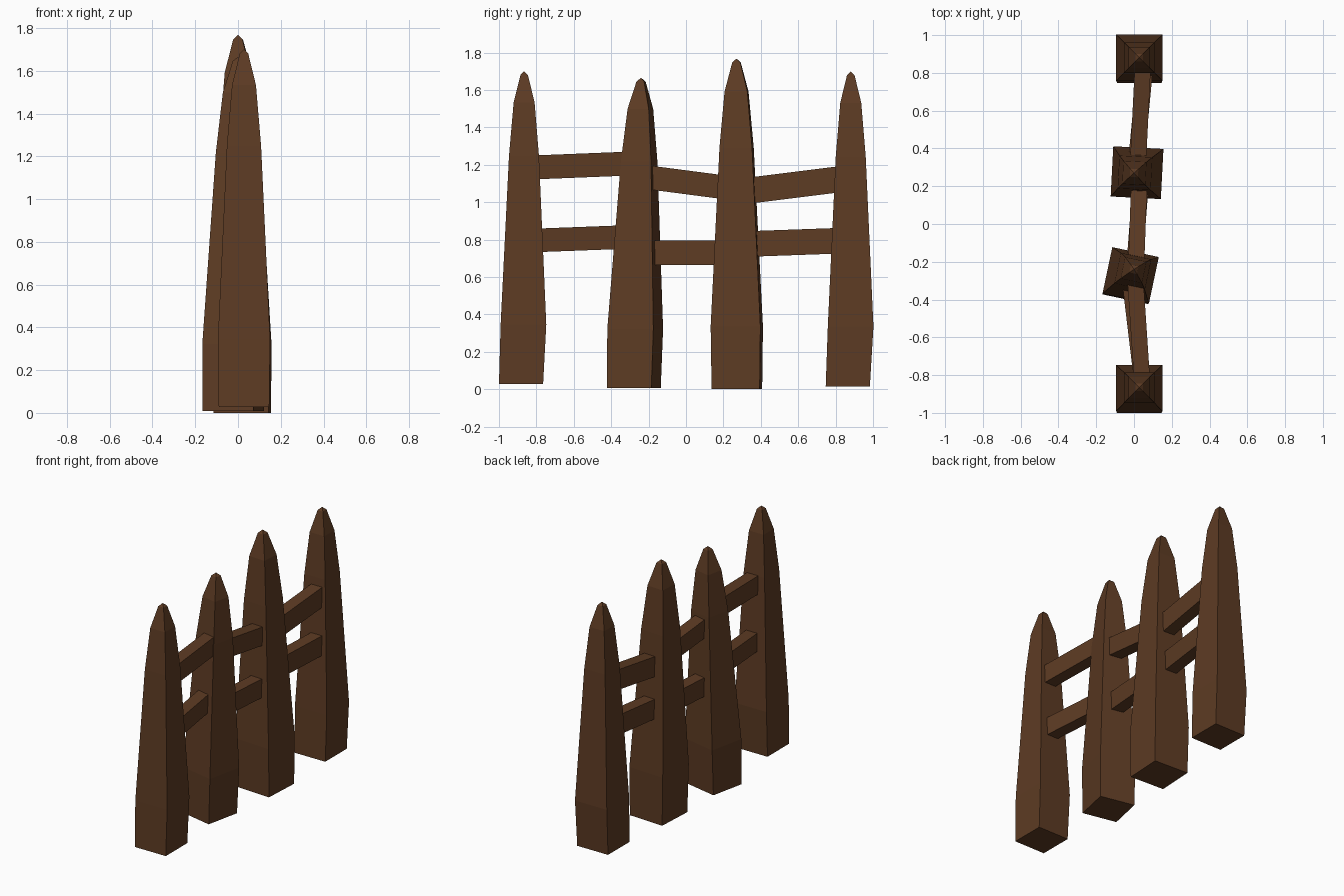
import bpy, bmesh, math
from mathutils import Vector

if "Cube" in bpy.data.objects:
    bpy.data.objects.remove(bpy.data.objects["Cube"])

wood = bpy.data.materials.new("dark brown wood")
wood.diffuse_color = (0.11, 0.044, 0.017, 1)
wood.use_nodes = True
wood.node_tree.nodes["Principled BSDF"].inputs["Base Color"].default_value = wood.diffuse_color


def make_object(name, rings, tip=None):
    """Loft a closed four-sided solid through rings of four points."""
    bm = bmesh.new()
    vr = [[bm.verts.new(p) for p in r] for r in rings]
    for a, b in zip(vr, vr[1:]):
        for i in range(4):
            j = (i + 1) % 4
            bm.faces.new((a[i], a[j], b[j], b[i]))
    bm.faces.new(vr[0][::-1])
    if tip is None:
        bm.faces.new(vr[-1])
    else:
        t = bm.verts.new(tip)
        for i in range(4):
            bm.faces.new((vr[-1][i], vr[-1][(i + 1) % 4], t))
    bmesh.ops.recalc_face_normals(bm, faces=bm.faces[:])
    mesh = bpy.data.meshes.new(name)
    bm.to_mesh(mesh)
    bm.free()
    mesh.materials.append(wood)
    bpy.context.collection.objects.link(bpy.data.objects.new(name, mesh))


# height fraction and half width of the tapered stake
PROFILE = [(0, 0.118), (0.19, 0.122), (0.73, 0.08), (0.90, 0.056), (0.988, 0.02)]


def post(name, base, top, scale, turn, kick=0):
    base, top = Vector(base), Vector(top)
    rings = []
    for f, w in PROFILE:
        c = base.lerp(top, f)
        if f == 0:
            c.y += kick
        ring = []
        for k in range(4):
            a = math.radians(turn + 45 + 90 * k)
            r = w * scale * math.sqrt(2)
            ring.append(c + Vector((r * math.cos(a), r * math.sin(a), 0)))
        rings.append(ring)
    make_object(name, rings, top)


def rail(name, p, q, height, width=0.085):
    """Sloping beam between two (x, y, z) points, ends sunk into the posts."""
    p, q = Vector(p), Vector(q)
    d = (q - p) * (0.06 / (q - p).length)
    rings = []
    for c in (p - d, q + d):
        rings.append([c + Vector((sx * width / 2, 0, sz * height / 2))
                      for sx, sz in ((-1, -1), (1, -1), (1, 1), (-1, 1))])
    make_object(name, rings)


# pointed posts
post("post_1", (0.028, -0.87, 0.028), (0.028, -0.865, 1.70), 1.0, 0, -0.012)
post("post_2", (-0.022, -0.279, 0.008), (0.0, -0.24, 1.665), 1.03, -12)
post("post_3", (0.02, 0.272, 0.0), (0.0, 0.27, 1.768), 1.09, -3)
post("post_4", (0.028, 0.88, 0.015), (0.028, 0.881, 1.70), 1.0, 0, -0.015)

# cross rails
rail("upper_rail_1", (0.04, -0.79, 1.187), (0.01, -0.34, 1.205), 0.128)
rail("lower_rail_1", (0.035, -0.77, 0.797), (-0.013, -0.37, 0.812), 0.126)
rail("upper_rail_2", (0.013, -0.18, 1.13), (0.026, 0.18, 1.083), 0.128)
rail("lower_rail_2", (0.005, -0.18, 0.73), (0.033, 0.18, 0.73), 0.13)
rail("upper_rail_3", (0.023, 0.36, 1.065), (0.045, 0.80, 1.12), 0.14)
rail("lower_rail_3", (0.015, 0.37, 0.778), (0.055, 0.79, 0.793), 0.137)
